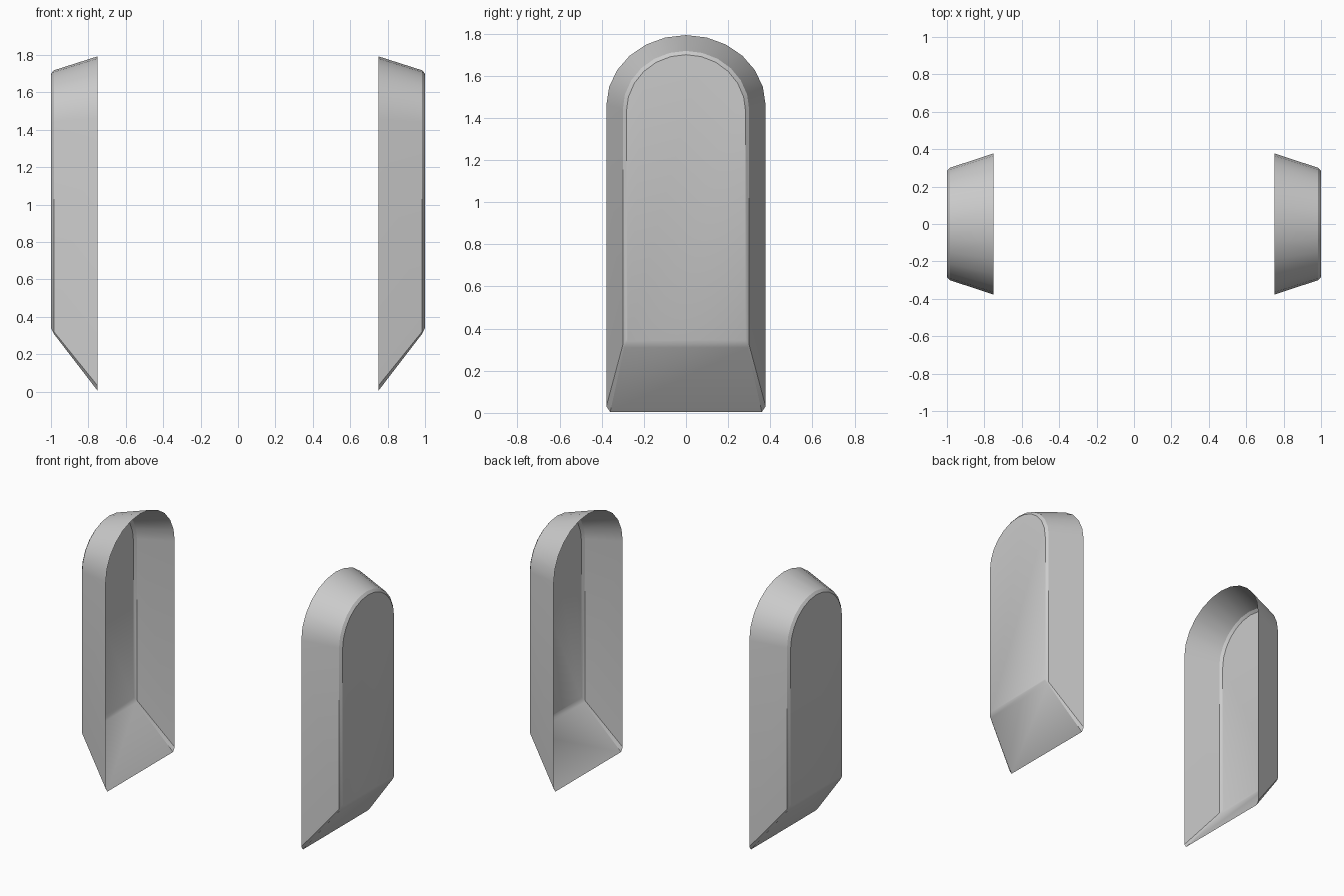
import bpy, bmesh, math

if "Cube" in bpy.data.objects:
    bpy.data.objects.remove(bpy.data.objects["Cube"])

ARCH_STEPS = 12


def ring(bm, x, half_w, bottom, spring, top, chamfer):
    """Arched outline in the YZ plane with small chamfers on the bottom corners."""
    pts = [(-half_w, bottom + chamfer * 1.5), (-half_w + chamfer, bottom),
           (half_w - chamfer, bottom), (half_w, bottom + chamfer * 1.5)]
    for i in range(ARCH_STEPS + 1):
        a = math.pi * i / ARCH_STEPS
        pts.append((half_w * math.cos(a), spring + (top - spring) * math.sin(a)))
    return [bm.verts.new((x, y, z)) for y, z in pts]


# Open tapered shell: rim, shoulder, bevelled edge, flat outer face
bm = bmesh.new()
rings = [ring(bm, 0.75, 0.378, 0.004, 1.46, 1.793, 0.018),
         ring(bm, 0.985, 0.30, 0.31, 1.44, 1.718, 0.008),
         ring(bm, 1.0, 0.283, 0.34, 1.43, 1.70, 0.006)]
for a, b in zip(rings, rings[1:]):
    n = len(a)
    for i in range(n):
        j = (i + 1) % n
        bm.faces.new((a[i], a[j], b[j], b[i]))
cap = bm.faces.new(rings[-1])
bmesh.ops.recalc_face_normals(bm, faces=bm.faces)
cap.normal_update()
if cap.normal.x < 0:
    bmesh.ops.reverse_faces(bm, faces=bm.faces)

mesh = bpy.data.meshes.new("side_shells")
bm.to_mesh(mesh)
bm.free()
shells = bpy.data.objects.new("side_shells", mesh)
bpy.context.collection.objects.link(shells)

# Smooth arch, sharp borders
bpy.context.view_layer.objects.active = shells
shells.select_set(True)
bpy.ops.object.shade_smooth_by_angle(angle=math.radians(28))

# Matching shell on the opposite side
mirror = shells.modifiers.new("mirror", 'MIRROR')
mirror.use_axis[0] = True
